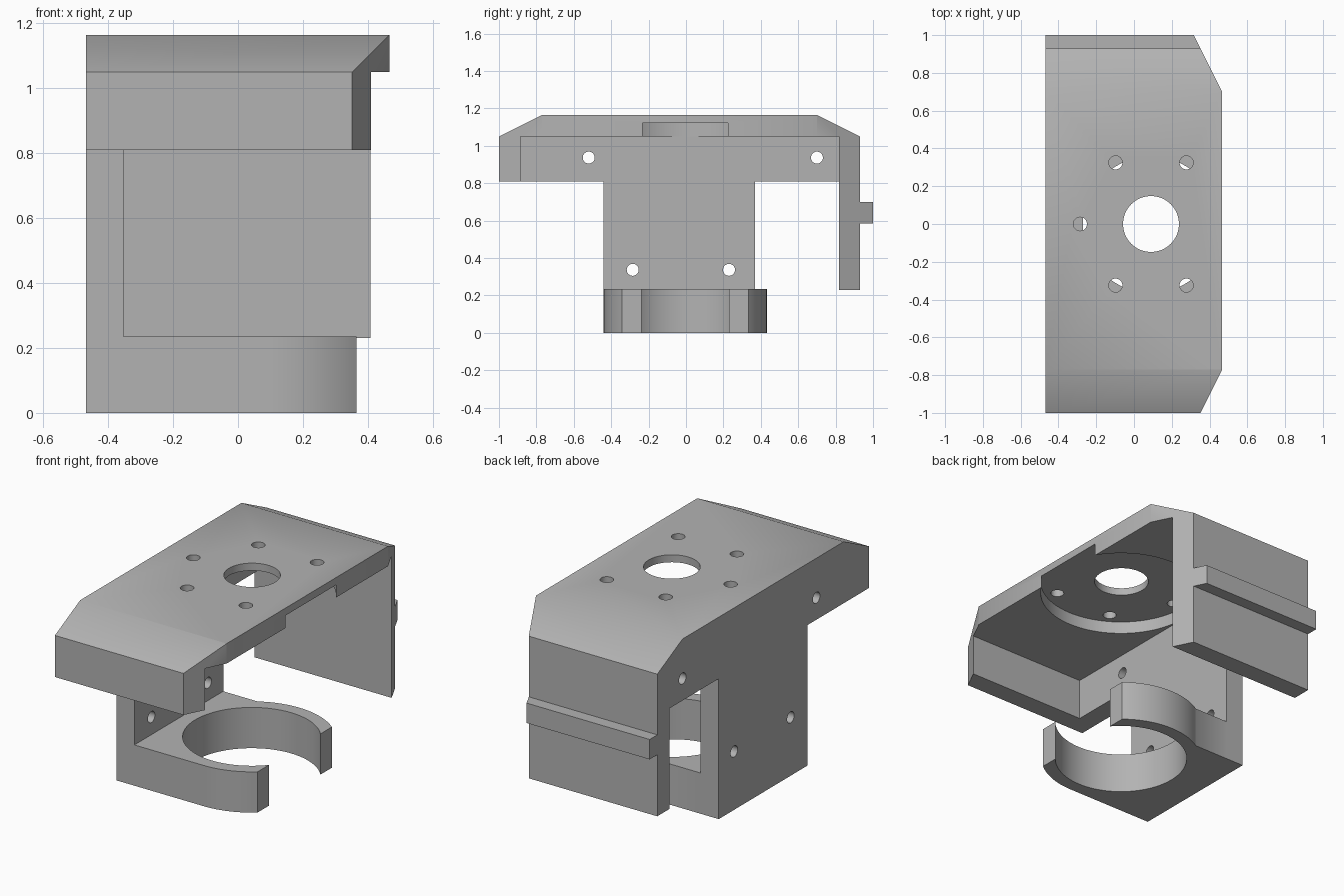
import bpy, bmesh, math
from mathutils import Vector

if "Cube" in bpy.data.objects:
    bpy.data.objects.remove(bpy.data.objects["Cube"], do_unlink=True)

grey = bpy.data.materials.new("mid grey")
grey.use_nodes = True
grey.diffuse_color = (0.45, 0.45, 0.45, 1)
grey.node_tree.nodes["Principled BSDF"].inputs["Base Color"].default_value = grey.diffuse_color

# Main dimensions
X0, X1 = -0.468, 0.467      # overall width
T = 0.115                   # wall thickness
XI = X0 + T                 # inner face of the side wall
CX, CY = 0.09, -0.004       # motor axis


def extrude(name, outline, axis, lo, hi):
    """Prism from a 2D outline: (y, z) along x, or (x, y) along z."""
    bm = bmesh.new()
    place = (lambda a, b: (lo, a, b)) if axis == "x" else (lambda a, b: (a, b, lo))
    face = bm.faces.new([bm.verts.new(place(*p)) for p in outline])
    out = bmesh.ops.extrude_face_region(bm, geom=[face])["geom"]
    shift = Vector((hi - lo, 0, 0)) if axis == "x" else Vector((0, 0, hi - lo))
    bmesh.ops.translate(bm, vec=shift, verts=[v for v in out if isinstance(v, bmesh.types.BMVert)])
    bmesh.ops.recalc_face_normals(bm, faces=bm.faces)
    mesh = bpy.data.meshes.new(name)
    bm.to_mesh(mesh)
    bm.free()
    mesh.materials.append(grey)
    obj = bpy.data.objects.new(name, mesh)
    bpy.context.collection.objects.link(obj)
    return obj


def arc(cx, cy, r, start, end, n):
    return [(cx + r * math.cos(start + (end - start) * i / n),
             cy + r * math.sin(start + (end - start) * i / n)) for i in range(n + 1)]


def circle(cx, cy, r, n=32):
    return arc(cx, cy, r, 0, math.tau, n)[:-1]


def activate(obj):
    bpy.ops.object.select_all(action="DESELECT")
    obj.select_set(True)
    bpy.context.view_layer.objects.active = obj


def cut(obj, cutter):
    mod = obj.modifiers.new("cut", "BOOLEAN")
    mod.operation, mod.solver, mod.object = "DIFFERENCE", "EXACT", cutter
    activate(obj)
    bpy.ops.object.modifier_apply(modifier=mod.name)
    bpy.data.objects.remove(cutter, do_unlink=True)


# Roof with front lip, long rear wall and rear rail
shell = extrude("roof_shell", [
    (-1, 0.81), (-1, 1.05), (-0.77, 1.165), (0.70, 1.165), (0.93, 1.05),
    (0.93, 0.70), (1, 0.70), (1, 0.585), (0.93, 0.585), (0.93, 0.23),
    (0.817, 0.23), (0.817, 1.05), (-0.885, 1.05), (-0.885, 0.81)], "x", X0, X1)

# Bevelled corners on the open side
for y, s in ((-0.77, -1), (0.70, 1)):
    cut(shell, extrude("corner_cutter", [
        (X1 + 0.1, y - s * 0.2), (X1 - 0.2, y + s * 0.4), (X1 + 0.1, y + s * 0.4)], "z", -0.1, 1.3))

# Motor recess under the roof, shaft hole and screw holes
cut(shell, extrude("recess_cutter", circle(CX, CY, 0.441, 96), "z", 0.95, 1.122))
cut(shell, extrude("shaft_cutter", circle(CX, 0, 0.148, 64), "z", 1, 1.3))
for k in range(1, 6):
    a = k * math.pi / 3
    cut(shell, extrude("screw_cutter", circle(
        CX + 0.375 * math.cos(a), 0.375 * math.sin(a), 0.036), "z", 1, 1.3))

# T-shaped side wall with cross holes
side = extrude("side_wall", [
    (-0.885, 0.81), (-0.44, 0.81), (-0.44, 0), (0.37, 0), (0.37, 0.81),
    (0.817, 0.81), (0.817, 1.05), (-0.885, 1.05)], "x", X0, XI)
for y, z in ((-0.52, 0.937), (0.70, 0.937), (-0.285, 0.337), (0.23, 0.337)):
    cut(side, extrude("cross_cutter", circle(y, z, 0.032), "x", X0 - 0.1, XI + 0.1))

# Open clamp ring growing out of the side wall
R_OUT, R_IN, REACH = 0.436, 0.361, 0.275
a_out, a_in = math.acos(REACH / R_OUT), math.acos(REACH / R_IN)
a_join = math.pi - math.asin((0.37 - CY) / R_OUT)
clamp = extrude("clamp_ring",
                [(XI, CY - R_OUT)]
                + arc(CX, CY, R_OUT, -math.pi / 2, -a_out, 16)
                + arc(CX, CY, R_IN, -a_in, a_in - math.tau, 72)
                + arc(CX, CY, R_OUT, a_out, a_join, 28)
                + [(XI, 0.37)], "z", 0, 0.235)

for obj in (shell, side, clamp):
    activate(obj)
    bpy.ops.object.shade_smooth_by_angle(angle=math.radians(30))
